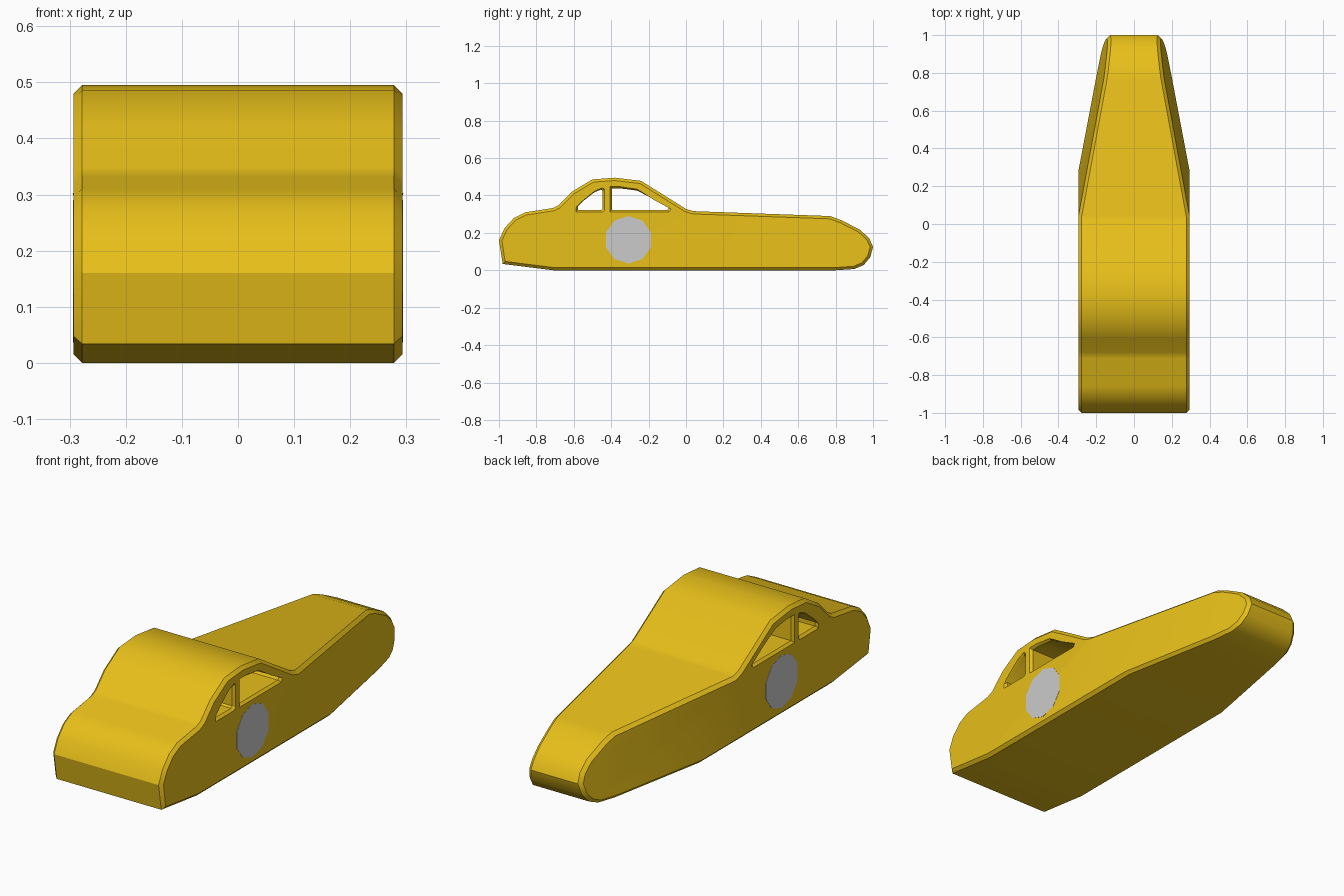
import bpy, bmesh, math
from mathutils import Vector

if "Cube" in bpy.data.objects:
    bpy.data.objects.remove(bpy.data.objects["Cube"])

HALF = 0.293


def material(name, col):
    m = bpy.data.materials.new(name)
    m.diffuse_color = col
    m.use_nodes = True
    m.node_tree.nodes["Principled BSDF"].inputs["Base Color"].default_value = m.diffuse_color
    return m


def to_object(bm, name, mat=None):
    bmesh.ops.recalc_face_normals(bm, faces=bm.faces)
    me = bpy.data.meshes.new(name)
    bm.to_mesh(me)
    bm.free()
    ob = bpy.data.objects.new(name, me)
    bpy.context.collection.objects.link(ob)
    if mat:
        me.materials.append(mat)
    return ob


def loft(bm, rings):
    """Skin a list of equal-length point rings into a closed solid."""
    loops = [[bm.verts.new(p) for p in r] for r in rings]
    n = len(loops[0])
    for a, b in zip(loops, loops[1:]):
        for i in range(n):
            bm.faces.new((a[i], a[(i + 1) % n], b[(i + 1) % n], b[i]))
    bm.faces.new(loops[0])
    bm.faces.new(loops[-1])


yellow = material("yellow_paint", (0.80, 0.52, 0.01, 1))

# Car body: side profile (y, z) extruded across the width
profile = [(-0.98, 0.034), (-1.0, 0.16), (-0.97, 0.225), (-0.92, 0.28), (-0.86, 0.31),
           (-0.71, 0.333), (-0.68, 0.348), (-0.61, 0.42), (-0.5, 0.486), (-0.38, 0.495),
           (-0.24, 0.478), (0.0, 0.328), (0.04, 0.316), (0.77, 0.29), (0.83, 0.268),
           (0.93, 0.217), (0.98, 0.17), (1.0, 0.125), (0.985, 0.07), (0.95, 0.028),
           (0.9, 0.007), (0.8, 0.0), (-0.71, 0.0)]
bm = bmesh.new()
loft(bm, [[(x, y, z) for y, z in profile] for x in (-HALF, HALF)])

# Slanted cuts that taper the nose on both sides
k = 0.19
for s in (-1, 1):
    cut = bmesh.ops.bisect_plane(bm, geom=bm.verts[:] + bm.edges[:] + bm.faces[:], dist=1e-5,
                                 plane_co=(s * HALF, 0.3, 0), plane_no=(s, k, 0.84 * k),
                                 clear_outer=True)
    edges = [e for e in bm.edges if e.is_boundary]
    bmesh.ops.holes_fill(bm, edges=edges, sides=0)

# Chamfer around the side outlines
bmesh.ops.recalc_face_normals(bm, faces=bm.faces)
bm.normal_update()
rim = [e for e in bm.edges if len(e.link_faces) == 2 and
       (abs(e.link_faces[0].normal.x) > 0.7) != (abs(e.link_faces[1].normal.x) > 0.7)]
bmesh.ops.bevel(bm, geom=rim, offset=0.015, offset_type='OFFSET', segments=1, affect='EDGES')
body = to_object(bm, "car_body", yellow)

# Window openings right through the cabin, flared at the outside
rear = [(-0.578, 0.322), (-0.578, 0.342), (-0.55, 0.37), (-0.49, 0.417), (-0.455, 0.431),
        (-0.446, 0.425), (-0.446, 0.33), (-0.455, 0.322)]
front = [(-0.396, 0.322), (-0.396, 0.437), (-0.345, 0.437), (-0.26, 0.426),
         (-0.09, 0.335), (-0.1, 0.322)]


def window_cutter(name, pts):
    ys, zs = zip(*pts)
    cy, cz = (min(ys) + max(ys)) / 2, (min(zs) + max(zs)) / 2
    hy, hz = max(ys) - cy, max(zs) - cz

    def ring(x, g):
        return [(x, cy + (y - cy) * (1 + g / hy), cz + (z - cz) * (1 + g / hz)) for y, z in pts]
    b = bmesh.new()
    loft(b, [ring(-0.307, 0.022), ring(-0.281, 0), ring(0.281, 0), ring(0.307, 0.022)])
    ob = to_object(b, name, yellow)
    ob.hide_render = True
    return ob


cutters = [window_cutter("rear_window_cutter", rear), window_cutter("front_window_cutter", front)]
bpy.context.view_layer.objects.active = body
body.select_set(True)
for c in cutters:
    mod = body.modifiers.new("window", 'BOOLEAN')
    mod.object, mod.operation, mod.solver = c, 'DIFFERENCE', 'EXACT'
    bpy.ops.object.modifier_apply(modifier=mod.name)
for c in cutters:
    bpy.data.objects.remove(c)
bpy.ops.object.shade_smooth_by_angle(angle=math.radians(28))

# Plain ten-sided side roundels
for s, name in ((-1, "left_roundel"), (1, "right_roundel")):
    b = bmesh.new()
    pts = [(-0.308 + 0.127 * math.cos(math.radians(18 + 36 * i)),
            0.163 + 0.127 * math.sin(math.radians(18 + 36 * i))) for i in range(10)]
    loft(b, [[(s * x, y, z) for y, z in pts] for x in (HALF - 0.01, HALF + 0.001)])
    to_object(b, name)
